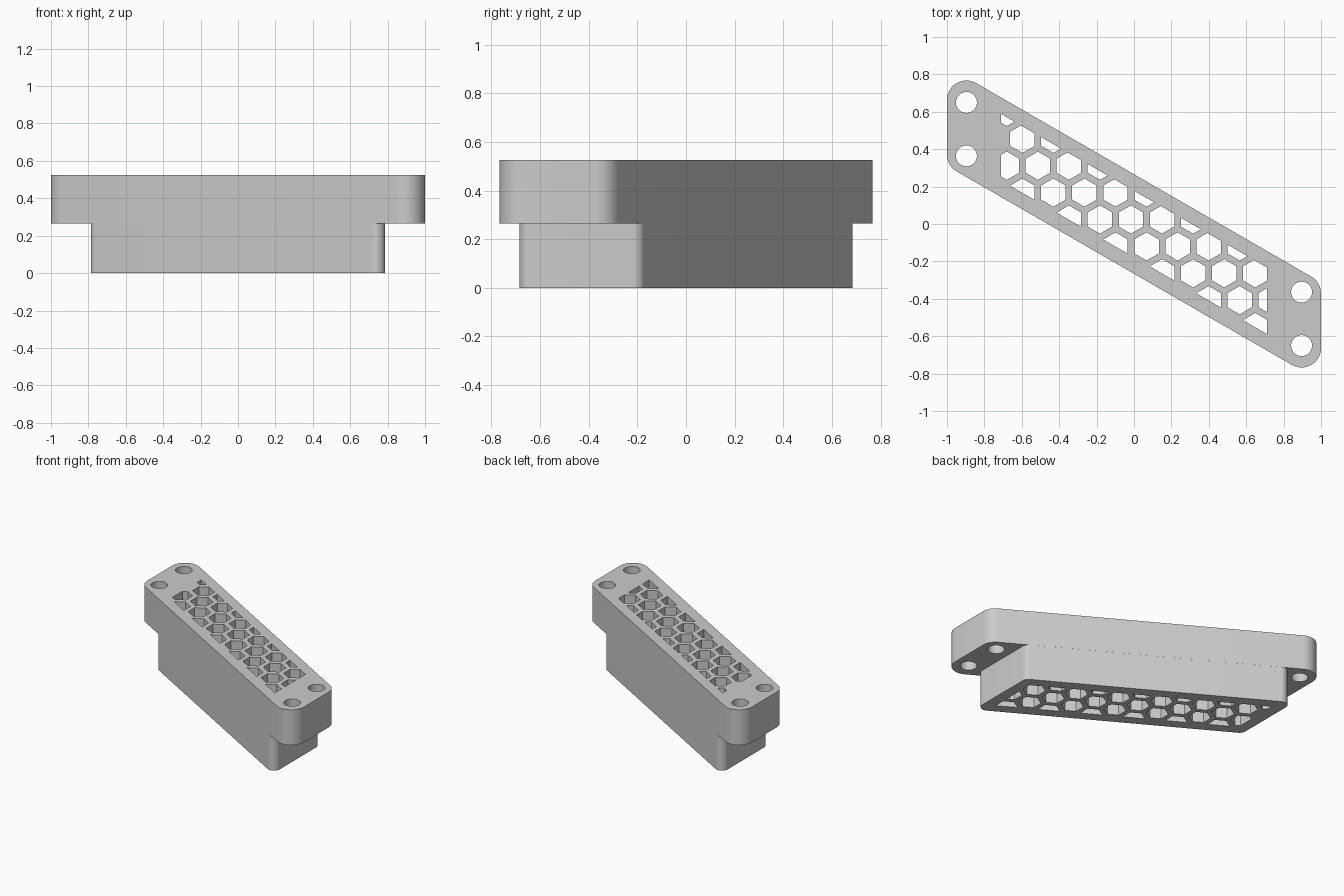
import bpy
import bmesh
import math
from mathutils import Vector

cube = bpy.data.objects.get("Cube")
if cube:
    bpy.data.objects.remove(cube, do_unlink=True)

SLOPE = math.tan(math.radians(30))
STEP_Z, TOP_Z = 0.265, 0.525

grey = bpy.data.materials.new("plain grey")
grey.use_nodes = True
grey.diffuse_color = (0.6, 0.6, 0.6, 1)
grey.node_tree.nodes["Principled BSDF"].inputs["Base Color"].default_value = (0.6, 0.6, 0.6, 1)


def prisms(name, outlines, z0, z1):
    """One object holding an upright prism for each counter-clockwise outline."""
    bm = bmesh.new()
    for points in outlines:
        face = bm.faces.new([bm.verts.new((p[0], p[1], z0)) for p in points])
        grown = bmesh.ops.extrude_face_region(bm, geom=[face])
        top = [v for v in grown["geom"] if isinstance(v, bmesh.types.BMVert)]
        bmesh.ops.translate(bm, verts=top, vec=(0, 0, z1 - z0))
    bmesh.ops.recalc_face_normals(bm, faces=bm.faces)
    mesh = bpy.data.meshes.new(name)
    bm.to_mesh(mesh)
    bm.free()
    mesh.materials.append(grey)
    obj = bpy.data.objects.new(name, mesh)
    bpy.context.collection.objects.link(obj)
    return obj


def arc(cx, cy, r, start, end, steps):
    angles = [math.radians(start + (end - start) * i / steps) for i in range(steps + 1)]
    return [(cx + r * math.cos(a), cy + r * math.sin(a)) for a in angles]


def slanted_outline(half_x, half_y, r):
    """Rounded parallelogram with upright ends and sides falling 30 degrees."""
    cx = half_x - r
    rise = half_y - r / math.cos(math.radians(30))
    half = arc(cx, -SLOPE * cx + rise, r, 0, 60, 10)
    half += arc(-cx, SLOPE * cx + rise, r, 60, 180, 20)
    return half + [(-x, -y) for x, y in half]


def clip(points, normal, limit):
    """Keep the part of a polygon where dot(point, normal) <= limit."""
    kept = []
    for a, b in zip(points, points[1:] + points[:1]):
        da, db = a.dot(normal) - limit, b.dot(normal) - limit
        if da <= 0:
            kept.append(a)
        if da * db < 0:
            kept.append(a.lerp(b, da / (da - db)))
    return kept


def honeycomb():
    """Hexagons trimmed to the slanted grille field."""
    cells = []
    for row in range(-5, 6):
        for col in range(-9, 10):
            x = -0.016 + 0.166 * col + 0.083 * row
            y = 0.024 + 0.1438 * row
            if abs(x) > 0.75:
                continue
            cell = [Vector(p) for p in arc(x, y, 0.0755, 30, 330, 5)]
            for side in (1, -1):
                cell = clip(cell, Vector((side, 0)), 0.712)
                cell = clip(cell, Vector((SLOPE * side, side)), 0.178)
            if len(cell) > 2:
                cells.append(cell)
    return cells


def boolean(target, tool, operation):
    mod = target.modifiers.new(operation.title(), "BOOLEAN")
    mod.object = tool
    mod.operation = operation
    mod.solver = "EXACT"
    bpy.context.view_layer.objects.active = target
    bpy.ops.object.modifier_apply(modifier=mod.name)
    bpy.data.objects.remove(tool, do_unlink=True)


# Wide flange on top of the narrower lower block
body = prisms("grille_body", [slanted_outline(1, 0.266, 0.104)], STEP_Z, TOP_Z)
block = prisms("lower_block", [slanted_outline(0.787, 0.2656, 0.048)], 0, STEP_Z + 0.1)
boolean(body, block, "UNION")

# Screw holes at both ends, and the honeycomb vents through the full height
screw_holes = [arc(s * 0.896, s * y, 0.056, 0, 348.75, 31)
               for s in (1, -1) for y in (-0.364, -0.65)]
boolean(body, prisms("cutter", screw_holes + honeycomb(), -0.1, TOP_Z + 0.1), "DIFFERENCE")

bpy.ops.object.select_all(action="DESELECT")
body.select_set(True)
bpy.context.view_layer.objects.active = body
bpy.ops.object.shade_smooth_by_angle(angle=math.radians(25))
